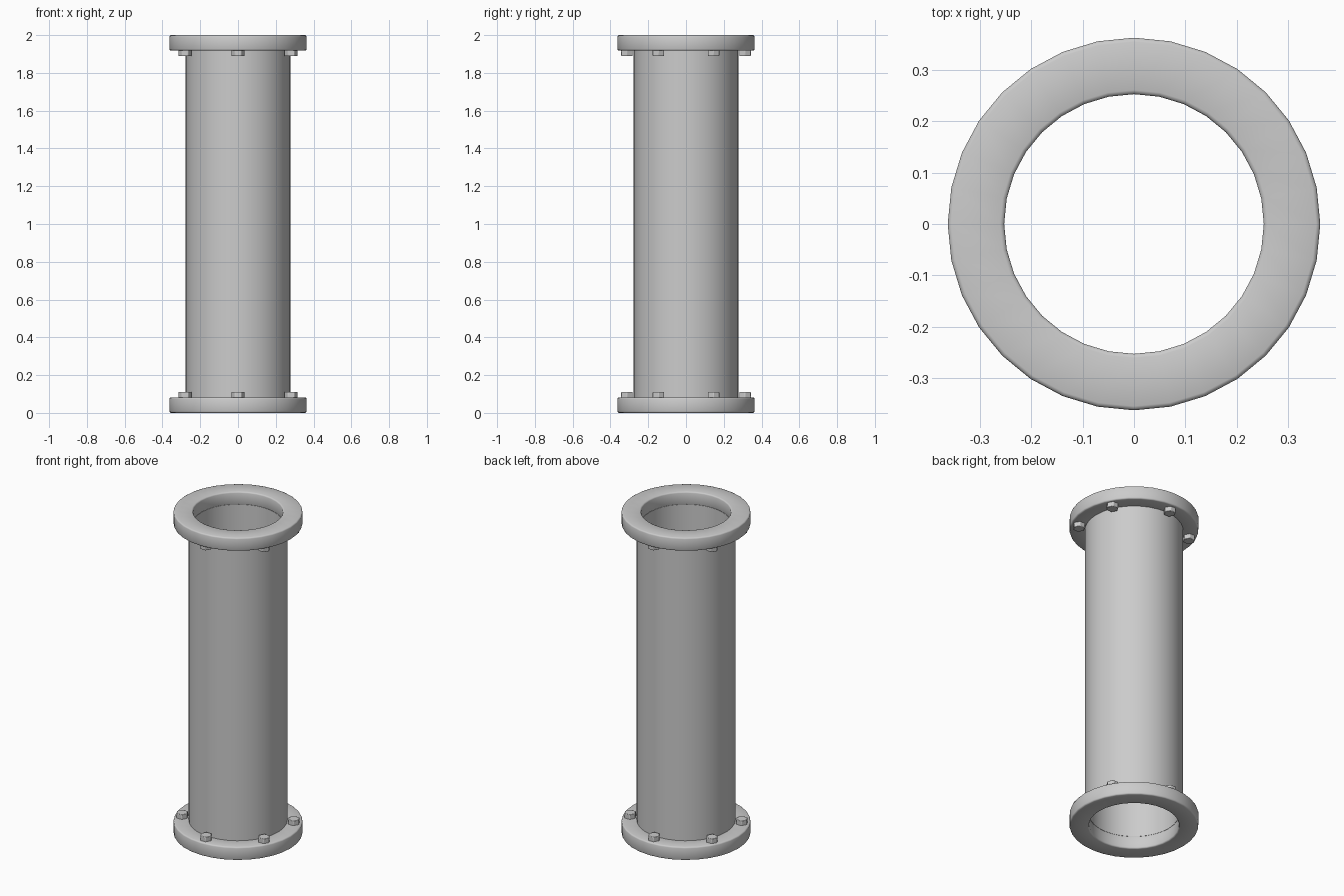
import bpy
import math

if "Cube" in bpy.data.objects:
    bpy.data.objects.remove(bpy.data.objects["Cube"])

SEGMENTS = 32
R_IN, R_PIPE, R_FLANGE = 0.253, 0.277, 0.363
FLANGE_H, HEIGHT = 0.082, 2.0


def add_mesh(name, verts, faces, angle=35):
    mesh = bpy.data.meshes.new(name)
    mesh.from_pydata(verts, [], faces)
    obj = bpy.data.objects.new(name, mesh)
    bpy.context.collection.objects.link(obj)
    bpy.ops.object.select_all(action='DESELECT')
    bpy.context.view_layer.objects.active = obj
    obj.select_set(True)
    bpy.ops.object.shade_smooth_by_angle(angle=math.radians(angle))
    return obj


def add_ring(name, profile):
    """Spin a closed (radius, z) profile, listed counter-clockwise, around z."""
    n = len(profile)
    verts, faces = [], []
    for i in range(SEGMENTS):
        a = 2 * math.pi * i / SEGMENTS
        verts += [(r * math.cos(a), r * math.sin(a), z) for r, z in profile]
        k = (i + 1) % SEGMENTS
        for j in range(n):
            m = (j + 1) % n
            faces.append((i * n + j, k * n + j, k * n + m, i * n + m))
    return add_ring_mesh(name, verts, faces)


def add_ring_mesh(name, verts, faces):
    return add_mesh(name, verts, faces, 50)


def flange_profile(z0, b=0.008):
    """Rectangle with softened corners."""
    profile = []
    corners = [(R_IN + b, z0 + b, 180), (R_FLANGE - b, z0 + b, 270),
               (R_FLANGE - b, z0 + FLANGE_H - b, 0), (R_IN + b, z0 + FLANGE_H - b, 90)]
    for r, z, start in corners:
        for step in (0, 45, 90):
            a = math.radians(start + step)
            profile.append((r + b * math.cos(a), z + b * math.sin(a)))
    return profile


def add_bolt(name, x, y, z0, z1, radius=0.035):
    """Hexagonal bolt head with a corner pointing along x."""
    ring = [(radius * math.cos(i * math.pi / 3), radius * math.sin(i * math.pi / 3))
            for i in range(6)]
    verts = [(px, py, z) for z in (z0, z1) for px, py in ring]
    faces = [tuple(range(5, -1, -1)), tuple(range(6, 12))]
    faces += [(i, (i + 1) % 6, (i + 1) % 6 + 6, i + 6) for i in range(6)]
    bolt = add_mesh(name, verts, faces)
    bolt.location = (x, y, 0)
    bevel = bolt.modifiers.new("soft_edges", 'BEVEL')
    bevel.width = 0.003
    bevel.segments = 2


# Pipe wall between the flanges
lo, hi = FLANGE_H - 0.004, HEIGHT - FLANGE_H + 0.004
add_ring("pipe", [(R_IN, lo), (R_PIPE, lo), (R_PIPE, hi), (R_IN, hi)])

# Flanges at both ends
add_ring("bottom_flange", flange_profile(0))
add_ring("top_flange", flange_profile(HEIGHT - FLANGE_H))

# Six bolt heads on the inner side of each flange
spots = [(0, 0.313), (0, -0.313)]
spots += [(sx * 0.281, sy * 0.146) for sx in (-1, 1) for sy in (-1, 1)]
for i, (x, y) in enumerate(spots, 1):
    add_bolt(f"bottom_bolt_{i}", x, y, 0.06, 0.111)
    add_bolt(f"top_bolt_{i}", x, y, HEIGHT - 0.111, HEIGHT - 0.06)
